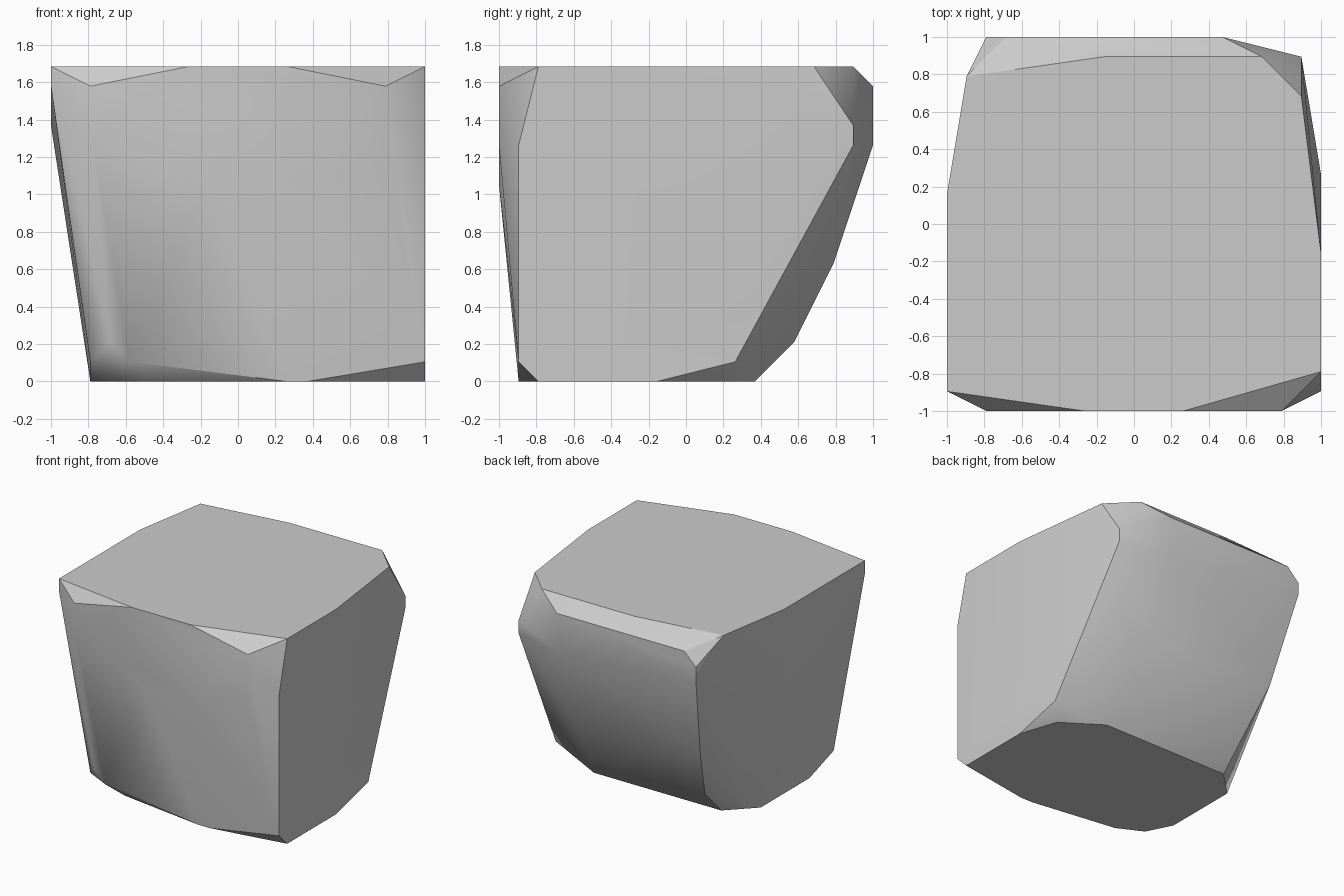
import bpy
import bmesh
import math
from mathutils import Vector

default_cube = bpy.data.objects.get("Cube")
if default_cube is not None:
    bpy.data.objects.remove(default_cube, do_unlink=True)

# The rock is chiselled on a regular grid: nineteen cells wide and deep
CELLS = 19
CELL_SIZE = 2 / CELLS

# Corner positions (column, row) for each height level
levels = {
    # flat base
    0: [(19, 2), (19, 8), (18, 11), (15, 13), (4, 13), (2, 11),
        (2, 5), (3, 3), (5, 2), (12, 1), (13, 1)],
    # lower chamfers
    1: [(19, 1), (19, 12), (4, 1), (2, 2)],
    2: [(3, 1), (4, 15), (14, 15)],
    3: [(19, 12)],
    # sloping back
    6: [(3, 17), (14, 17)],
    # bulging front and upper back
    10: [(8, 0), (12, 0)],
    12: [(19, 1), (18, 18), (14, 19), (17, 0)],
    13: [(0, 11), (18, 18), (2, 19), (2, 0)],
    14: [(2, 19)],
    # upper chamfers
    15: [(2, 0), (17, 0), (0, 1), (3, 19), (14, 19)],
    # flat top
    16: [(0, 1), (7, 0), (12, 0), (19, 2), (19, 8), (18, 16),
         (16, 18), (8, 18), (1, 17), (0, 11)],
}


def grid_point(column, row, level):
    """Convert a grid corner to a position centred on the ground."""
    return Vector((column * CELL_SIZE - 1, row * CELL_SIZE - 1, level * CELL_SIZE))


def make_material(name, colour):
    """Create a plain matte material."""
    material = bpy.data.materials.new(name)
    material.use_nodes = True
    material.diffuse_color = colour
    shader = material.node_tree.nodes["Principled BSDF"]
    shader.inputs["Base Color"].default_value = colour
    shader.inputs["Roughness"].default_value = 0.8
    return material


def make_hull(name, points, material):
    """Wrap the points in a convex shell with merged flat faces."""
    shell = bmesh.new()
    for point in points:
        shell.verts.new(point)
    result = bmesh.ops.convex_hull(shell, input=shell.verts[:])
    # Remove corners left inside the shell
    loose = [vert for vert in shell.verts if not vert.link_faces]
    bmesh.ops.delete(shell, geom=loose, context="VERTS")
    bmesh.ops.dissolve_limit(shell, angle_limit=math.radians(0.5),
                             verts=shell.verts[:], edges=shell.edges[:])
    bmesh.ops.recalc_face_normals(shell, faces=shell.faces[:])
    mesh = bpy.data.meshes.new(name)
    shell.to_mesh(mesh)
    shell.free()
    mesh.materials.append(material)
    rock = bpy.data.objects.new(name, mesh)
    bpy.context.collection.objects.link(rock)
    return rock


# Stone block
stone_grey = make_material("stone grey", (0.6, 0.6, 0.6, 1))
corners = [grid_point(column, row, level)
           for level, spots in levels.items()
           for column, row in spots]
stone_block = make_hull("stone_block", corners, stone_grey)

# Soften shallow facets and keep the hard chiselled edges
bpy.ops.object.select_all(action="DESELECT")
stone_block.select_set(True)
bpy.context.view_layer.objects.active = stone_block
bpy.ops.object.shade_smooth_by_angle(angle=math.radians(30))
